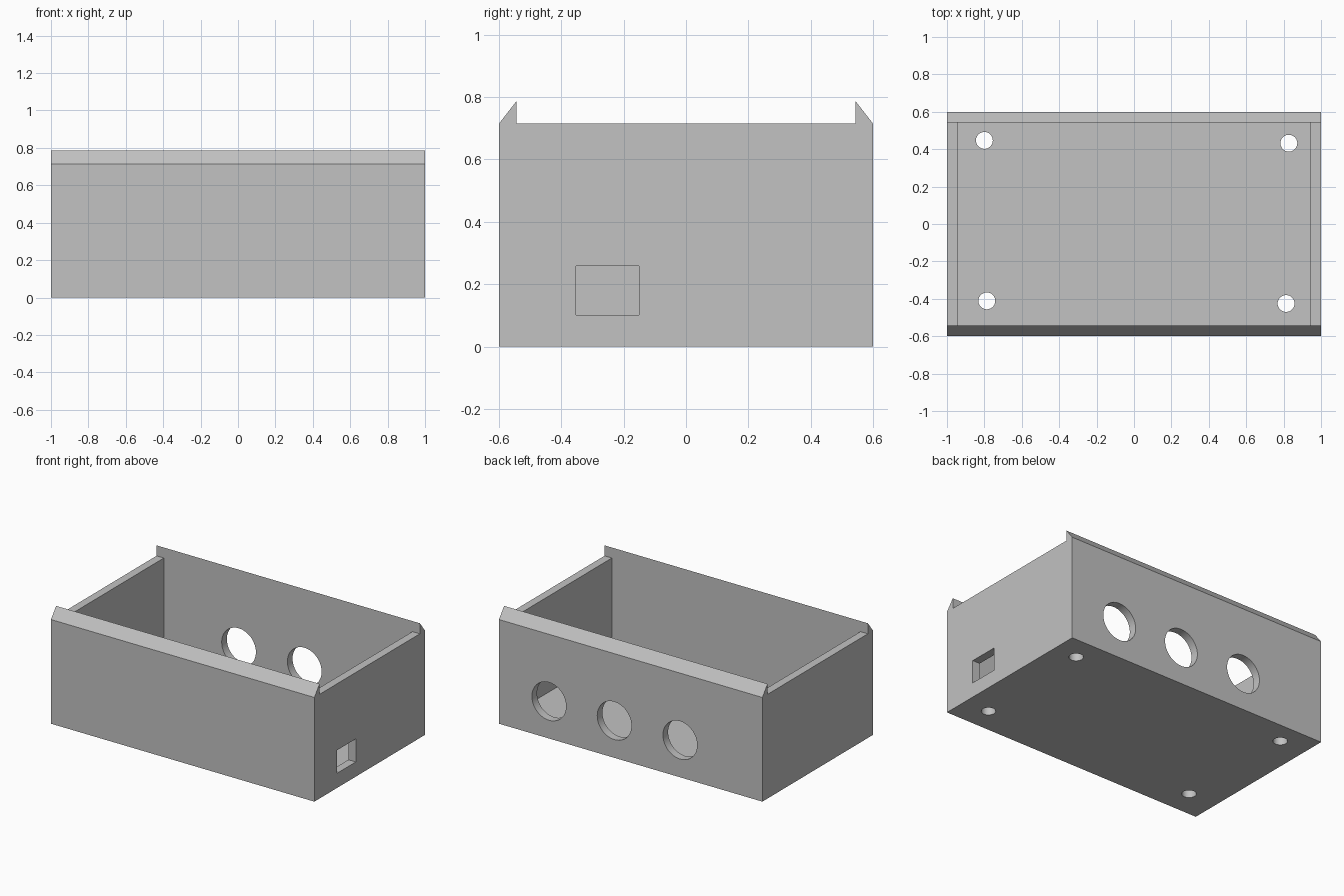
import bpy, bmesh
from math import pi
from mathutils import Matrix, Vector

if "Cube" in bpy.data.objects:
    bpy.data.objects.remove(bpy.data.objects["Cube"], do_unlink=True)

HALF_X, HALF_Y = 1.0, 0.6
WALL = 0.056
RIM_Z, LIP_Z = 0.715, 0.787
IN_X, IN_Y = HALF_X - WALL, HALF_Y - WALL

grey = bpy.data.materials.new("plain grey")
grey.use_nodes = True
grey.diffuse_color = (0.54, 0.54, 0.54, 1)
grey.node_tree.nodes["Principled BSDF"].inputs["Base Color"].default_value = grey.diffuse_color


def add_object(name, bm):
    bmesh.ops.recalc_face_normals(bm, faces=bm.faces)
    mesh = bpy.data.meshes.new(name)
    bm.to_mesh(mesh)
    bm.free()
    mesh.materials.append(grey)
    obj = bpy.data.objects.new(name, mesh)
    bpy.context.collection.objects.link(obj)
    return obj


# Box body: side profile with bevelled lips, extruded across the width
half = [(HALF_Y, 0), (HALF_Y, RIM_Z), (IN_Y, LIP_Z), (IN_Y, RIM_Z)]
profile = half + [(-y, z) for y, z in reversed(half)]
bm = bmesh.new()
cap = bm.faces.new([bm.verts.new((-HALF_X, y, z)) for y, z in profile])
side = bmesh.ops.extrude_face_region(bm, geom=[cap], use_keep_orig=True)
bmesh.ops.translate(bm, vec=(2 * HALF_X, 0, 0),
                    verts=[g for g in side["geom"] if isinstance(g, bmesh.types.BMVert)])
bmesh.ops.recalc_face_normals(bm, faces=bm.faces)

# Cavity: split off the middle of the top face and push it down to the floor
for x in (-IN_X, IN_X):
    bmesh.ops.bisect_plane(bm, geom=bm.verts[:] + bm.edges[:] + bm.faces[:],
                           plane_co=(x, 0, 0), plane_no=(1, 0, 0))
top = min(bm.faces, key=lambda f: (f.calc_center_median() - Vector((0, 0, RIM_Z))).length)
floor = bmesh.ops.extrude_face_region(bm, geom=[top])
bmesh.ops.translate(bm, vec=(0, 0, WALL - RIM_Z),
                    verts=[g for g in floor["geom"] if isinstance(g, bmesh.types.BMVert)])
if top.is_valid:
    bmesh.ops.delete(bm, geom=[top], context='FACES_ONLY')
bmesh.ops.dissolve_limit(bm, angle_limit=0.01, verts=bm.verts, edges=bm.edges)
box = add_object("open_box", bm)


def cut(bm):
    """Subtract a cutter from the box and discard it."""
    cutter = add_object("hole_cutter", bm)
    cutter.hide_render = True
    mod = box.modifiers.new("hole", 'BOOLEAN')
    mod.operation, mod.solver, mod.object = 'DIFFERENCE', 'EXACT', cutter
    bpy.context.view_layer.objects.active = box
    bpy.ops.object.modifier_apply(modifier=mod.name)
    bpy.data.objects.remove(cutter, do_unlink=True)


def cut_round(centre, radius, turn=Matrix()):
    bm = bmesh.new()
    bmesh.ops.create_cone(bm, cap_ends=True, segments=48, radius1=radius, radius2=radius,
                          depth=0.2, matrix=Matrix.Translation(centre) @ turn)
    cut(bm)


# Three round ports in the back wall
for x in (-0.375, 0.124, 0.62):
    cut_round((x, HALF_Y - WALL / 2, 0.255), 0.13, Matrix.Rotation(pi / 2, 4, 'X'))

# Four screw holes in the floor
for x, y in ((-0.8, 0.447), (0.828, 0.432), (-0.787, -0.411), (0.813, -0.425)):
    cut_round((x, y, WALL / 2), 0.045)

# Rectangular socket opening in the left wall
bm = bmesh.new()
bmesh.ops.create_cube(bm, size=1, matrix=Matrix.Translation((HALF_X, -0.252, 0.18))
                      @ Matrix.Diagonal((0.3, 0.202, 0.158, 1)))
cut(bm)

# Smooth hole walls, crisp edges elsewhere
bpy.ops.object.select_all(action='DESELECT')
box.select_set(True)
bpy.context.view_layer.objects.active = box
bpy.ops.object.shade_smooth_by_angle(angle=pi / 6)
